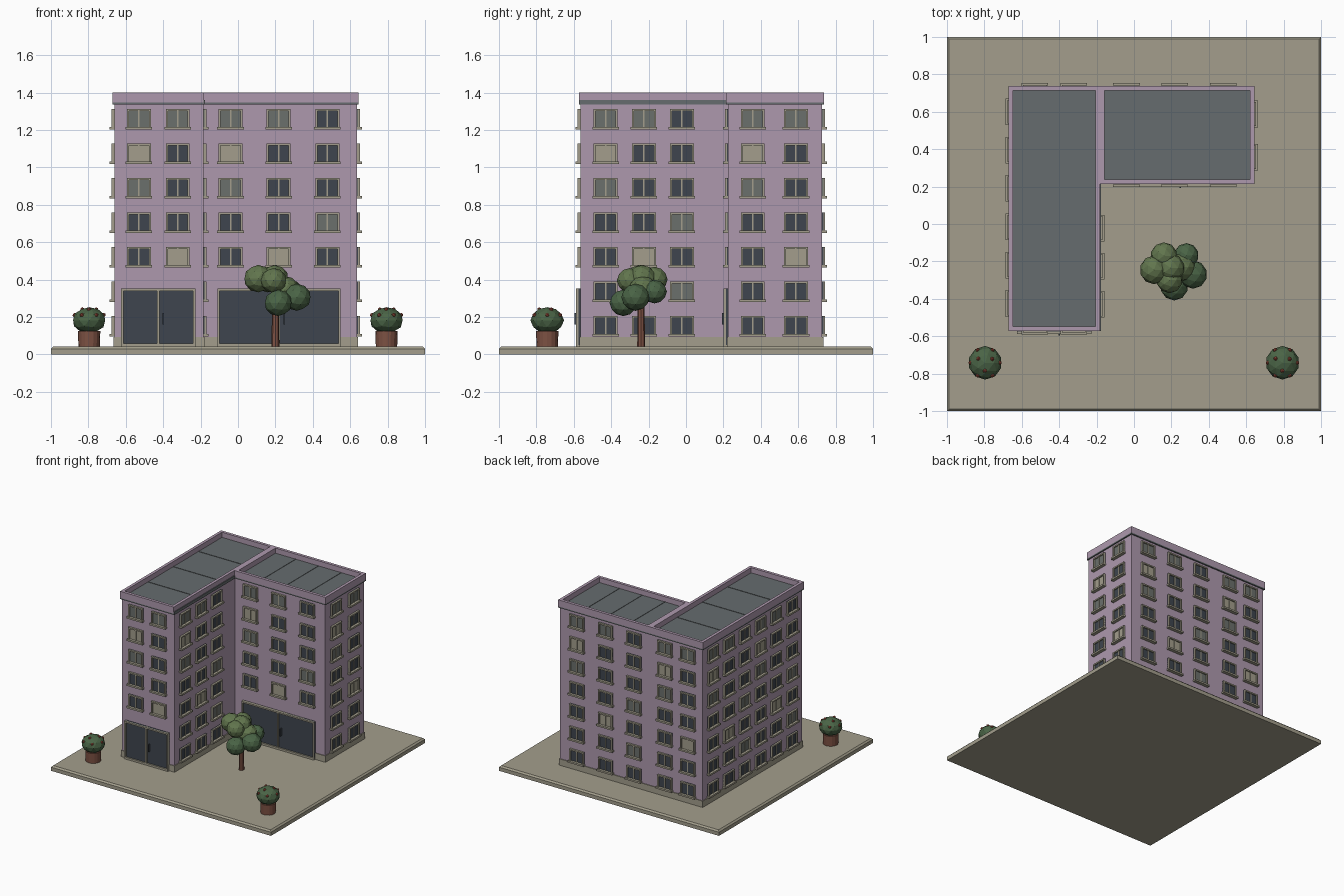
import bpy, bmesh, math
from mathutils import Matrix, Vector

if "Cube" in bpy.data.objects:
    bpy.data.objects.remove(bpy.data.objects["Cube"])


def mat(name, r, g, b):
    lin = [(c / 255 / 12.92) if c < 10 else ((c / 255 + 0.055) / 1.055) ** 2.4 for c in (r, g, b)]
    m = bpy.data.materials.new(name)
    m.diffuse_color = (*lin, 1)
    m.use_nodes = True
    m.node_tree.nodes["Principled BSDF"].inputs["Base Color"].default_value = m.diffuse_color
    return m


WALL = mat("mauve_wall", 174, 153, 174)
TRIM = mat("stone_beige", 163, 158, 140)
ROOF = mat("roof_grey", 102, 108, 110)
GLASS = mat("dark_glass", 62, 69, 78)
BLIND = mat("blind_grey", 107, 112, 108)
LEAF = mat("leaf_green", 98, 118, 78)
BUSH = mat("deep_green", 74, 100, 70)
BROWN = mat("bark_brown", 126, 82, 68)
RED = mat("flower_red", 158, 78, 62)


class Part:
    """Collects boxes, cones and blobs into one named object."""
    def __init__(self, name, *mats):
        self.name, self.mats, self.bm = name, mats, bmesh.new()

    def paint(self, verts, m):
        for f in {f for v in verts for f in v.link_faces}:
            f.material_index = self.mats.index(m or self.mats[0])

    def box(self, lo, hi, m=None, M=Matrix()):
        lo, hi = Vector(lo), Vector(hi)
        T = M @ Matrix.Translation((lo + hi) / 2) @ Matrix.Diagonal((*(hi - lo), 1))
        self.paint(bmesh.ops.create_cube(self.bm, size=1, matrix=T)["verts"], m)

    def blob(self, c, r, m=None, squash=1, sub=2):
        T = Matrix.Translation(c) @ Matrix.Diagonal((r, r, r * squash, 1))
        self.paint(bmesh.ops.create_icosphere(self.bm, subdivisions=sub, radius=1, matrix=T)["verts"], m)

    def cone(self, x, y, z0, z1, r0, r1, n, m=None):
        T = Matrix.Translation((x, y, (z0 + z1) / 2))
        self.paint(bmesh.ops.create_cone(self.bm, cap_ends=True, segments=n, radius1=r0, radius2=r1,
                                         depth=z1 - z0, matrix=T)["verts"], m)

    def done(self):
        me = bpy.data.meshes.new(self.name)
        self.bm.to_mesh(me)
        self.bm.free()
        for m in self.mats:
            me.materials.append(m)
        ob = bpy.data.objects.new(self.name, me)
        bpy.context.collection.objects.link(ob)
        return ob


# Paved base with a chamfered top edge
p = Part("paved_base", TRIM)
p.box((-1, -1, 0), (1, 1, 0.042))
top = [e for e in p.bm.edges if all(v.co.z > 0.04 for v in e.verts)]
bmesh.ops.bevel(p.bm, geom=top, offset=0.012, segments=1, affect='EDGES')
p.done()

# Two wings forming an L, each with plinth, roof and parapet
G, TOP = 0.04, 1.4
WINGS = {"long_wing": (-0.66, -0.185, -0.563, 0.728), "short_wing": (-0.185, 0.635, 0.225, 0.728)}
for name, (x0, x1, y0, y1) in WINGS.items():
    p = Part(name + "_walls", WALL)
    p.box((x0, y0, G), (x1, y1, 1.337))
    p.done()

    o = 0.006
    p = Part(name + "_plinth", TRIM)
    p.box((x0 - o, y0 - o, G), (x1 + o, y1 + o, 0.094))
    p.done()

    o, t = 0.01, 0.024
    a0, b0, b1 = x0 - o, y0 - o, y1 + o
    a1 = x1 + o
    if name == "short_wing":
        a0 = -0.183
    else:
        a1 = -0.183
    p = Part(name + "_roof", ROOF)
    p.box((a0, b0, 1.336), (a1, b1, 1.346))
    p.box((a0 + t, b0 + t, 1.346), (a1 - t, b1 - t, 1.358))
    # standing seams across the longer direction
    for i in (1, 2, 3):
        if name == "long_wing":
            y = b0 + (b1 - b0) * i / 4
            p.box((a0 + t, y - 0.003, 1.358), (a1 - t, y + 0.003, 1.361))
        else:
            x = a0 + (a1 - a0) * i / 4
            p.box((x - 0.003, b0 + t, 1.358), (x + 0.003, b1 - t, 1.361))
    if name == "long_wing":  # roof edge showing above the courtyard
        p.box((-0.185, b0, 1.337), (-0.177, 0.215, 1.361))
    p.done()

    p = Part(name + "_parapet", WALL)
    p.box((a0, b0, 1.346), (a0 + t, b1, TOP))
    p.box((a1 - t, b0, 1.346), (a1, b1, TOP))
    p.box((a0 + t, b0, 1.346), (a1 - t, b0 + t, TOP))
    p.box((a0 + t, b1 - t, 1.346), (a1 - t, b1, TOP))
    p.done()

# Windows: top row first; d = dark glass, g = drawn blind, b = beige curtain
ROWS = ["ggd", "bdd", "gdd", "ddg", "dbd", "ddg", "ddd"]
PANE = {"d": GLASS, "g": BLIND, "b": TRIM}


def window(p, M, u, z, pane):
    w, h, f, d = 0.064, 0.053, 0.011, 0.016
    p.box((u - w, -0.006, z - h), (u + w, 0, z + h), pane, M)
    for s in (-1, 1):
        p.box((u + s * w - (f if s > 0 else 0), -d, z - h), (u + s * w + (0 if s > 0 else f), 0, z + h), TRIM, M)
    p.box((u - w, -d, z + h - f), (u + w, 0, z + h), TRIM, M)
    p.box((u - 0.004, -0.011, z - h), (u + 0.004, 0, z + h), TRIM, M)
    p.box((u - 0.071, -0.027, z - h - 0.004), (u + 0.071, 0, z - h + 0.01), TRIM, M)


def facing(angle, dist):
    return Matrix.Rotation(math.radians(angle), 4, 'Z') @ Matrix.Translation((0, -dist, 0))


FACES = [
    ("front_long_wing", 0, 0.563, [-0.53, -0.322], 5),
    ("front_short_wing", 0, -0.225, [-0.04, 0.217, 0.478], 5),
    ("courtyard_side", 90, -0.185, [-0.43, -0.225, -0.022], 7),
    ("right_end", 90, 0.635, [0.357, 0.588], 7),
    ("back", 180, 0.728, [-0.478, -0.217, 0.04, 0.322, 0.53], 7),
    ("left_side", -90, 0.66, [-0.6, -0.395, -0.19, 0.015, 0.22, 0.425], 7),
]
for name, angle, dist, cols, rows in FACES:
    p = Part(name + "_windows", TRIM, GLASS, BLIND)
    M = facing(angle, dist)
    for r in range(rows):
        for c, u in enumerate(cols):
            window(p, M, u, 1.259 - 0.1843 * r, PANE[ROWS[r][c % 3]])
    p.done()

# Glazed entrances with frame, centre post and handle
for name, x0, x1, dist in (("long_wing_entrance", -0.625, -0.228, 0.563), ("short_wing_entrance", -0.11, 0.548, -0.225)):
    p = Part(name, GLASS, TRIM)
    M = facing(0, dist)
    z0, z1, c = 0.05, 0.352, (x0 + x1) / 2
    p.box((x0, -0.012, z0), (x1, 0, z1), GLASS, M)
    for a, b in ((x0, x0 + 0.012), (c - 0.006, c + 0.006), (x1 - 0.012, x1)):
        p.box((a, -0.024, z0), (b, 0, z1), TRIM, M)
    p.box((x0, -0.024, z1 - 0.012), (x1, 0, z1), TRIM, M)
    p.box((x0, -0.024, G), (x1, 0, z0 + 0.008), TRIM, M)
    p.box((c + 0.023, -0.032, 0.16), (c + 0.031, -0.01, 0.22), GLASS, M)
    p.done()

# Courtyard tree
p = Part("tree_trunk", BROWN)
p.cone(0.2, -0.24, G, 0.36, 0.021, 0.017, 8)
p.done()
p = Part("tree_crown", LEAF, BUSH)
for x, y, z, r, m in ((0.108, -0.245, 0.405, 0.077, LEAF), (0.16, -0.17, 0.40, 0.072, LEAF),
                      (0.195, -0.235, 0.405, 0.076, LEAF), (0.28, -0.168, 0.335, 0.066, BUSH),
                      (0.315, -0.27, 0.305, 0.076, BUSH), (0.215, -0.335, 0.275, 0.074, BUSH),
                      (0.19, -0.30, 0.395, 0.07, LEAF), (0.25, -0.23, 0.345, 0.078, LEAF)):
    p.blob((x, y, z), r, m, 0.95)
p.done()

# Flowering shrubs in round pots
for side, x in (("left", -0.796), ("right", 0.794)):
    y, zc = -0.742, 0.182
    p = Part(side + "_pot", BROWN)
    p.cone(x, y, G, 0.125, 0.057, 0.06, 16)
    p.done()
    p = Part(side + "_shrub", BUSH, RED)
    p.blob((x, y, zc), 0.09, BUSH, 0.78)
    for n, lift, start in ((3, 60, 0.5), (6, 25, 0.0)):
        for i in range(n):
            a, e = start + math.tau * i / n, math.radians(lift)
            p.blob((x + 0.086 * math.cos(e) * math.cos(a), y + 0.086 * math.cos(e) * math.sin(a),
                    zc + 0.067 * math.sin(e)), 0.012, RED, 1, 1)
    p.done()
